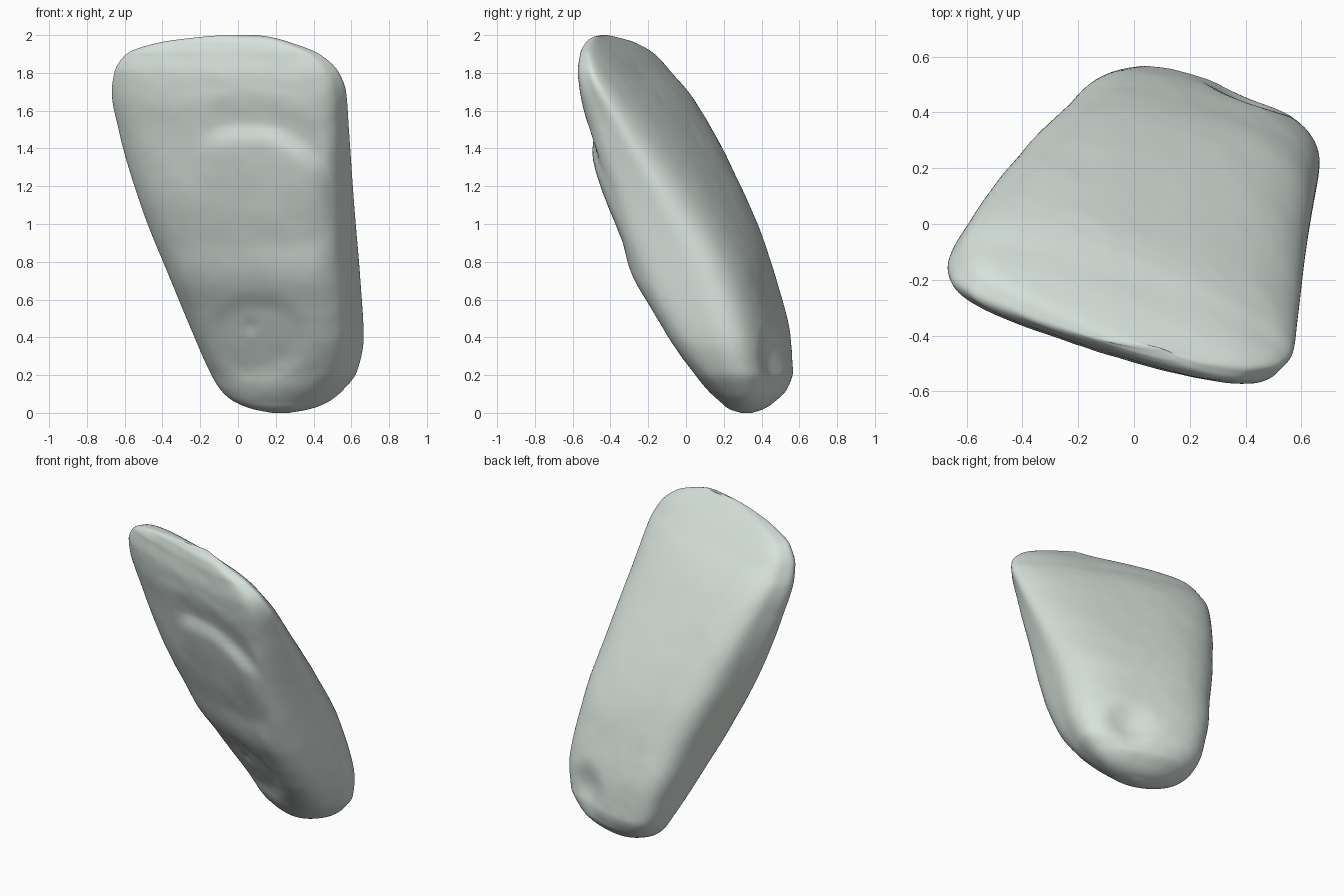
import bpy, bmesh, math
from mathutils import Vector, noise

if "Cube" in bpy.data.objects:
    bpy.data.objects.remove(bpy.data.objects["Cube"])

# Horizontal sections of the leaning slab: z, x min, x max, y min, y max
LEVELS = [
    (0.00, 0.18, 0.27, 0.29, 0.35), (0.02, 0.08, 0.38, 0.23, 0.41),
    (0.06, -0.02, 0.48, 0.18, 0.47), (0.12, -0.09, 0.555, 0.115, 0.53),
    (0.22, -0.15, 0.63, 0.035, 0.565), (0.40, -0.23, 0.665, -0.09, 0.55),
    (0.70, -0.355, 0.648, -0.25, 0.462), (1.10, -0.515, 0.615, -0.395, 0.31),
    (1.50, -0.632, 0.587, -0.505, 0.12), (1.70, -0.668, 0.572, -0.556, 0.0),
    (1.80, -0.655, 0.535, -0.57, -0.08), (1.90, -0.59, 0.43, -0.56, -0.17),
    (1.96, -0.42, 0.28, -0.53, -0.27), (1.99, -0.20, 0.17, -0.49, -0.37),
    (2.00, -0.08, 0.10, -0.45, -0.42),
]
# Where the four corners touch the section's bounds: z, left, front, right, back, squareness
CORNERS = [
    (0.00, 0.45, 0.65, 0.60, 0.30, 2.2), (0.20, 0.43, 0.75, 0.60, 0.16, 2.8),
    (0.40, 0.41, 0.80, 0.64, 0.15, 3.4), (0.70, 0.41, 0.83, 0.66, 0.17, 3.8),
    (1.10, 0.44, 0.85, 0.56, 0.18, 3.9), (1.50, 0.52, 0.87, 0.40, 0.16, 3.8),
    (1.80, 0.61, 0.86, 0.26, 0.12, 3.6), (2.00, 0.74, 0.88, 0.18, 0.06, 3.4),
]
SIDES, STEPS = 160, 12


def smooth(a, b, x):
    t = min(1, max(0, (x - a) / (b - a)))
    return t * t * (3 - 2 * t)


def sample(table, z):
    """Smooth interpolation of a table's columns at height z, without overshoot."""
    i = 0
    while i < len(table) - 2 and z > table[i + 1][0]:
        i += 1

    def slope(j, k):
        return (table[j + 1][k] - table[j][k]) / (table[j + 1][0] - table[j][0])

    def tangent(j, k):
        if j == 0 or j == len(table) - 1:
            return slope(min(j, len(table) - 2), k)
        s, e = slope(j - 1, k), slope(j, k)
        if s * e <= 0:
            return 0
        h0, h1 = table[j][0] - table[j - 1][0], table[j + 1][0] - table[j][0]
        w0, w1 = 2 * h1 + h0, h1 + 2 * h0
        return (w0 + w1) / (w0 / s + w1 / e)

    h = table[i + 1][0] - table[i][0]
    t = (z - table[i][0]) / h
    return [(2*t**3 - 3*t*t + 1) * table[i][k] + (t**3 - 2*t*t + t) * h * tangent(i, k)
            + (3*t*t - 2*t**3) * table[i + 1][k] + (t**3 - t*t) * h * tangent(i + 1, k)
            for k in range(1, len(table[0]))]


def front_relief(x, z):
    """Depth of the worn ledges and the hollow on the front, positive is outward."""
    d = 0
    # upper arched ledge
    arc = 1.48 - 1.3 * max(0, x - 0.12) ** 1.7 - 0.9 * max(0, 0.05 - x) ** 2
    span = smooth(-0.26, -0.05, x) * smooth(0.57, 0.44, x)
    s = arc - z
    d += span * (0.018 * smooth(-0.06, 0.06, s) * smooth(0.4, 0.06, s)
                 - 0.016 * smooth(-0.25, -0.06, s) * smooth(0.05, -0.06, s))
    # broad middle ledge
    s = 0.80 - z
    d += smooth(-0.42, -0.28, x) * smooth(0.58, 0.40, x) * (
        0.012 * smooth(-0.11, 0.09, s) * smooth(0.26, 0.09, s)
        - 0.007 * smooth(-0.3, -0.11, s) * smooth(0.05, -0.11, s))
    # round hollow with a small central pit
    r = math.hypot((x - 0.1) / 1.2, z - 0.40)
    d -= 0.014 * smooth(0.25, 0.15, r)
    d -= 0.01 * smooth(0.05, 0.0, math.hypot(x - 0.07, z - 0.46))
    return d


def ring(z):
    x0, x1, y0, y1 = sample(LEVELS, z)
    a, b, c, d, n = sample(CORNERS, z)
    quad = [Vector((0, a)), Vector((b, 0)), Vector((1, c)), Vector((d, 1))]
    pts, uv = [], []
    for k in range(SIDES):
        t = 2 * math.pi * k / SIDES
        cs, sn = math.cos(t), math.sin(t)
        r = (abs(cs) ** n + abs(sn) ** n) ** (-1 / n)
        u, v = (r * cs + 1) / 2, (r * sn + 1) / 2
        pts.append(quad[0] * (1-u) * (1-v) + quad[1] * u * (1-v)
                   + quad[2] * u * v + quad[3] * (1-u) * v)
        uv.append((u, v))
    lx, hx = min(p.x for p in pts), max(p.x for p in pts)
    ly, hy = min(p.y for p in pts), max(p.y for p in pts)
    # both broad faces swell outward, most in the upper half
    swell = smooth(0.2, 1.1, z) * smooth(2.05, 1.6, z)
    out = []
    for p, (u, v) in zip(pts, uv):
        x = x0 + (x1 - x0) * (p.x - lx) / (hx - lx)
        y = y0 + (y1 - y0) * (p.y - ly) / (hy - ly)
        co = Vector((x, y, z))
        y += swell * 4 * u * (1 - u) * (0.06 * smooth(0.4, 1, v) - 0.035 * smooth(0.6, 0, v))
        y -= smooth(0.2, 0.04, v) * front_relief(x, z)
        # dent low on the back
        y -= 0.035 * smooth(0.2, 0.0, (co - Vector((0.42, 0.47, 0.29))).length)
        # gentle weathering, fading at both ends
        w = smooth(0, 0.1, z) * smooth(2, 1.9, z)
        y += w * (0.003 * noise.noise(co * 5) + 0.0015 * noise.noise(co * 14))
        out.append((x, y, z))
    return out


# Weathered stone slab, lofted through the sections
heights = [lo[0] + (hi[0] - lo[0]) * s / STEPS
           for lo, hi in zip(LEVELS, LEVELS[1:]) for s in range(STEPS)] + [2.0]
bm = bmesh.new()
rings = [[bm.verts.new(co) for co in ring(z)] for z in heights]
for low, high in zip(rings, rings[1:]):
    for k in range(SIDES):
        j = (k + 1) % SIDES
        bm.faces.new((low[k], low[j], high[j], high[k]))
bm.faces.new(rings[0][::-1])
bm.faces.new(rings[-1])
bmesh.ops.recalc_face_normals(bm, faces=bm.faces)
for f in bm.faces:
    f.smooth = True

mesh = bpy.data.meshes.new("stone_slab")
bm.to_mesh(mesh)
bm.free()
slab = bpy.data.objects.new("stone_slab", mesh)
bpy.context.collection.objects.link(slab)

stone = bpy.data.materials.new("grey_green_stone")
stone.diffuse_color = (0.68, 0.76, 0.715, 1)
stone.use_nodes = True
stone.node_tree.nodes["Principled BSDF"].inputs["Base Color"].default_value = stone.diffuse_color
mesh.materials.append(stone)
